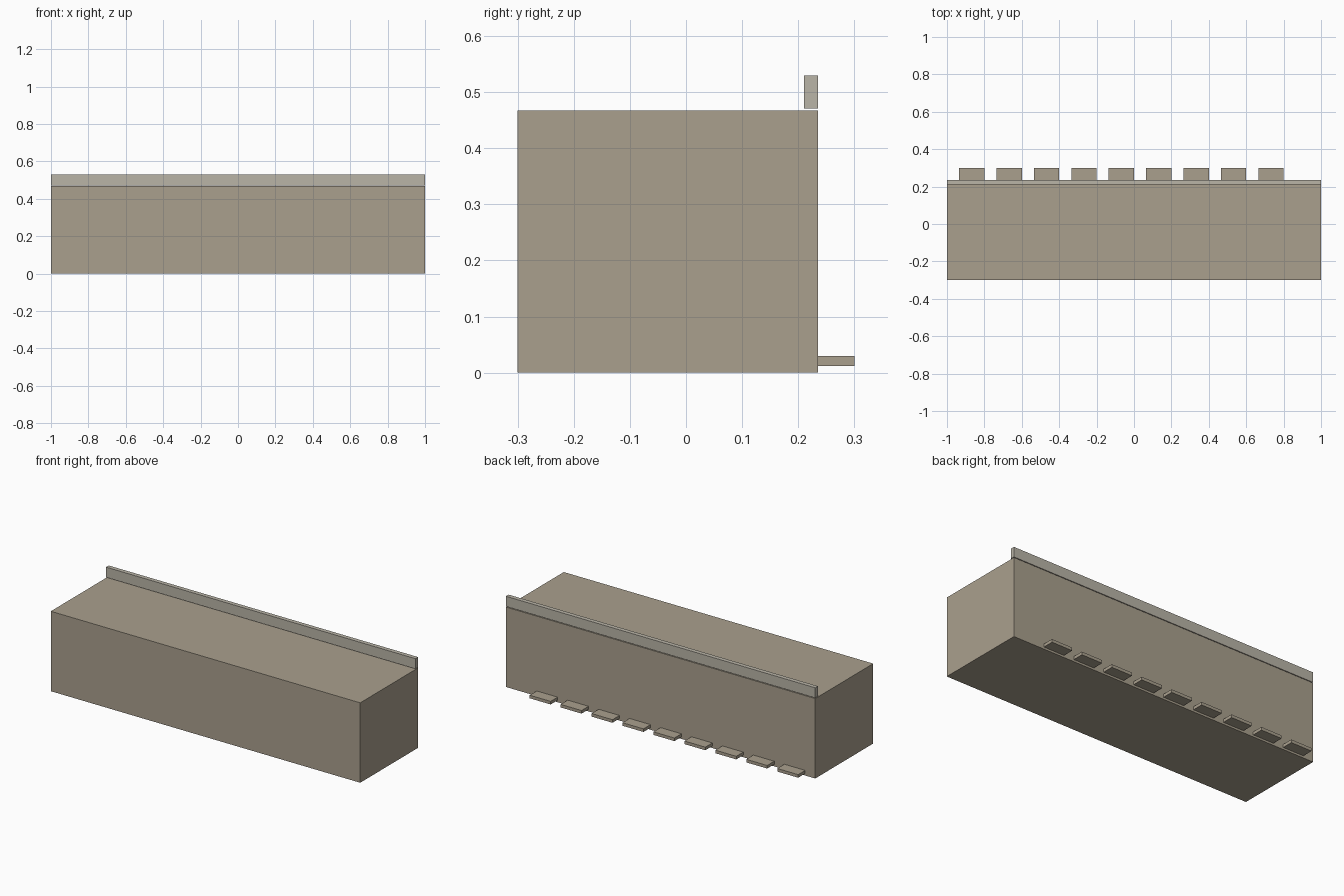
import bpy

if "Cube" in bpy.data.objects:
    bpy.data.objects.remove(bpy.data.objects["Cube"])


def material(name, color):
    mat = bpy.data.materials.new(name)
    mat.diffuse_color = color
    mat.use_nodes = True
    mat.node_tree.nodes["Principled BSDF"].inputs["Base Color"].default_value = mat.diffuse_color
    return mat


def box(name, lo, hi, mat):
    bpy.ops.mesh.primitive_cube_add(size=1, location=[(a + b) / 2 for a, b in zip(lo, hi)])
    obj = bpy.context.object
    obj.name = name
    obj.scale = [b - a for a, b in zip(lo, hi)]
    bpy.ops.object.transform_apply(location=False, rotation=False, scale=True)
    obj.data.materials.append(mat)
    return obj


stone = material("warm_stone", (0.40, 0.35, 0.27, 1))
pale = material("pale_stone", (0.49, 0.46, 0.39, 1))

# Main block
box("main_block", (-1, -0.3, 0), (1, 0.235, 0.467), stone)

# Thin rail floating just above the rear edge
box("rear_rail", (-1, 0.21, 0.471), (1, 0.235, 0.53), pale)

# Row of nine flat tabs low on the back
for i in range(9):
    x = -0.935 + 0.2 * i
    box(f"rear_tab_{i + 1}", (x, 0.235, 0.012), (x + 0.135, 0.3, 0.03), stone)
